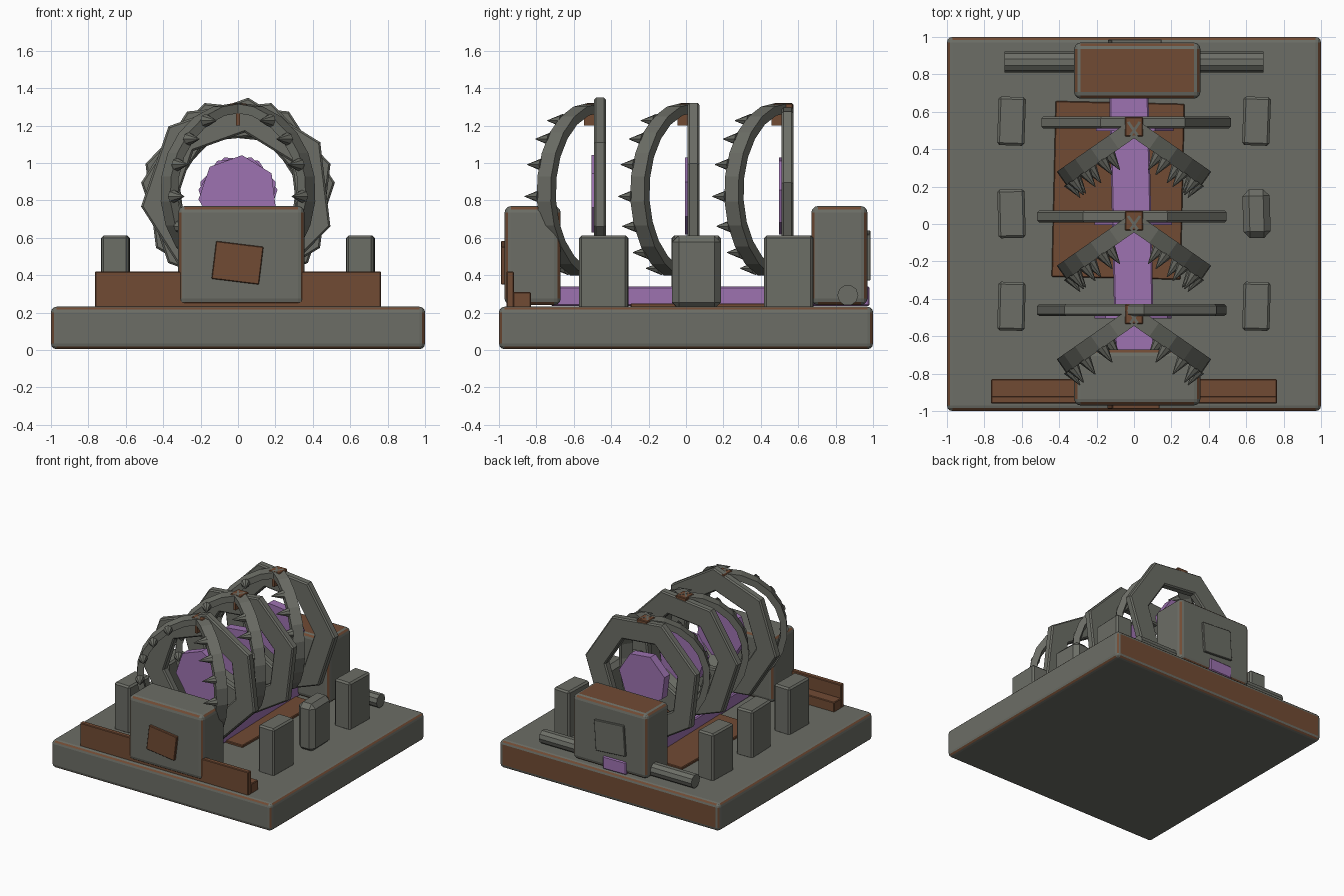
import bpy, bmesh, math
from mathutils import Matrix, Vector

if "Cube" in bpy.data.objects:
    bpy.data.objects.remove(bpy.data.objects["Cube"])


def material(name, rgb):
    m = bpy.data.materials.new(name)
    m.diffuse_color = (*rgb, 1)
    m.use_nodes = True
    m.node_tree.nodes["Principled BSDF"].inputs["Base Color"].default_value = m.diffuse_color
    return m


GREY = material("weathered_grey", (0.150, 0.155, 0.133))
RUST = material("rust_brown", (0.165, 0.070, 0.034))
PURPLE = material("glowing_purple", (0.340, 0.170, 0.440))


def finish(name, bm, mats, loc=(0, 0, 0), rot=(0, 0, 0)):
    bmesh.ops.recalc_face_normals(bm, faces=bm.faces)
    me = bpy.data.meshes.new(name)
    bm.to_mesh(me)
    bm.free()
    for m in mats:
        me.materials.append(m)
    ob = bpy.data.objects.new(name, me)
    ob.location = loc
    ob.rotation_euler = [math.radians(a) for a in rot]
    bpy.context.collection.objects.link(ob)
    return ob


def box(name, lo, hi, mats, bevel=0.0, segments=1, rot=(0, 0, 0), rule=None):
    """Bevelled box between two corners; rule(normal) picks the second material."""
    lo, hi = Vector(lo), Vector(hi)
    bm = bmesh.new()
    bmesh.ops.create_cube(bm, size=1, matrix=Matrix.Diagonal((*(hi - lo), 1)))
    if bevel:
        bmesh.ops.bevel(bm, geom=bm.edges[:], offset=bevel, segments=segments,
                        profile=0.5, affect='EDGES')
    bm.normal_update()
    if rule:
        for f in bm.faces:
            f.material_index = int(rule(f.normal))
    return finish(name, bm, mats, (lo + hi) / 2, rot)


def rim(n):
    """Middle strip of a three-step edge bevel."""
    a = sorted(abs(c) for c in n)
    return a[0] < 0.1 and a[1] > 0.6


def polygon(radius, phase, y, sides=7):
    return [(radius * math.cos(math.radians(phase) + i * math.tau / sides), y,
             radius * math.sin(math.radians(phase) + i * math.tau / sides))
            for i in range(sides)]


def ring(name, outer, inner, phase, half, loc):
    """Flat polygonal hoop standing in the xz plane."""
    bm = bmesh.new()
    loops = [[bm.verts.new(p) for p in polygon(r, phase, y)]
             for r, y in ((outer, -half), (outer, half), (inner, half), (inner, -half))]
    for k in range(4):
        a, b = loops[k], loops[(k + 1) % 4]
        for i in range(7):
            j = (i + 1) % 7
            bm.faces.new((a[i], a[j], b[j], b[i]))
    ob = finish(name, bm, [GREY], loc)
    mod = ob.modifiers.new("edge", 'BEVEL')
    mod.width = 0.01
    mod.segments = 1
    mod.limit_method = 'ANGLE'
    mod.angle_limit = math.radians(60)


def disc(name, radius, phase, y0, y1, loc):
    bm = bmesh.new()
    a = [bm.verts.new(p) for p in polygon(radius, phase, y0)]
    b = [bm.verts.new(p) for p in polygon(radius, phase, y1)]
    bm.faces.new(a)
    bm.faces.new(b)
    for i in range(7):
        j = (i + 1) % 7
        bm.faces.new((a[i], a[j], b[j], b[i]))
    finish(name, bm, [PURPLE], loc)


def claw(name, side, loc):
    """Curved rib in a slanted vertical plane, with a row of spikes on its front."""
    u = Vector((side * 0.82, -0.572, 0))
    n = Vector((-side * 0.572, -0.82, 0))

    def point(r, deg, h):
        a = math.radians(deg)
        return u * r * math.cos(a) + Vector((0, 0, r * math.sin(a))) + n * h

    bm = bmesh.new()
    steps = 10
    rows = []
    for k in range(steps + 1):
        deg = 90 - 160 * k / steps
        rows.append([bm.verts.new(point(r, deg, h)) for r, h in
                     ((0.425, -0.045), (0.475, -0.045), (0.475, 0.045), (0.425, 0.045))])
    for a, b in zip(rows, rows[1:]):
        for i in range(4):
            j = (i + 1) % 4
            bm.faces.new((a[i], a[j], b[j], b[i]))
    bm.faces.new(rows[0])
    bm.faces.new(rows[-1])
    turn = n.to_track_quat('Z', 'Y').to_matrix().to_4x4()
    for deg in (58, 39, 19, -3, -24, -46, -65):
        bmesh.ops.create_cone(bm, cap_ends=True, segments=8, radius1=0.036,
                              radius2=0.002, depth=0.1,
                              matrix=Matrix.Translation(point(0.45, deg, 0.09)) @ turn)
    finish(name, bm, [GREY], loc)


# Base slab with rusty rim lines and a rusty back face
box("base_slab", (-1, -1, 0.005), (1, 1, 0.232), [GREY, RUST], 0.03, 3,
    rule=lambda n: rim(n) or n.y > 0.99)

# Floor panel and purple channel
box("floor_panel", (-0.43, -0.29, 0.22), (0.26, 0.65, 0.25), [RUST], 0.005, rot=(0, 0, 1.3 * -1))
box("purple_channel", (-0.12, -0.72, 0.235), (0.09, 0.98, 0.34), [PURPLE], 0.008, rot=(0, 0, 1.3))

# Front and back housings, each with a plaque
box("front_housing", (-0.32, -0.97, 0.24), (0.355, -0.67, 0.77), [GREY, RUST], 0.035, 3, rule=rim)
box("back_housing", (-0.32, 0.67, 0.24), (0.355, 0.97, 0.77), [GREY, RUST], 0.035, 3,
    rule=lambda n: rim(n) or n.z > 0.99)
box("front_plaque", (-0.13, -0.99, 0.365), (0.125, -0.965, 0.568), [RUST], 0.004, rot=(0, 7, 0))
box("back_plaque", (-0.13, 0.965, 0.38), (0.14, 0.987, 0.63), [GREY], 0.004, rot=(0, 4, 0))

# Front wall and its step
box("front_wall", (-0.765, -0.96, 0.225), (0.765, -0.92, 0.42), [RUST], 0.005)
box("front_step", (-0.765, -0.925, 0.225), (0.765, -0.83, 0.31), [RUST], 0.005)

# Pipe through the back housing
bm = bmesh.new()
bmesh.ops.create_cone(bm, cap_ends=True, segments=10, radius1=0.056, radius2=0.056, depth=1.385,
                      matrix=Matrix.Rotation(math.pi / 2, 4, 'Y'))
finish("back_pipe", bm, [GREY], (0, 0.865, 0.293))

# Side posts
for side in (-1, 1):
    for k, y in enumerate((-0.44, 0.055, 0.55)):
        x = side * 0.655
        soft = 0.035 if side == 1 and k == 1 else 0.013
        box("side_post", (x - 0.073, y - 0.13, 0.22), (x + 0.073, y + 0.13, 0.612),
            [GREY], soft, rot=(0, 0, (-1.5, 1.5, -2)[k]))

# Hoops, each with a purple core, a pair of spiked claws and a top clamp
for y, phase in ((-0.46, 84), (0.04, 70), (0.543, 110)):
    ring("hoop", 0.522, 0.335, phase, 0.032, (0, y, 0.83))
    disc("purple_core", 0.213, phase, -0.045, 0.025, (0, y, 0.83))
    for side in (-1, 1):
        claw("claw", side, (0, y - 0.03, 0.845))
    box("top_clamp", (-0.048, y - 0.075, 1.285), (0.048, y + 0.03, 1.318), [RUST], 0.005)
    box("clamp_stem", (-0.01, y - 0.085, 1.2), (0.01, y - 0.03, 1.3), [RUST])
